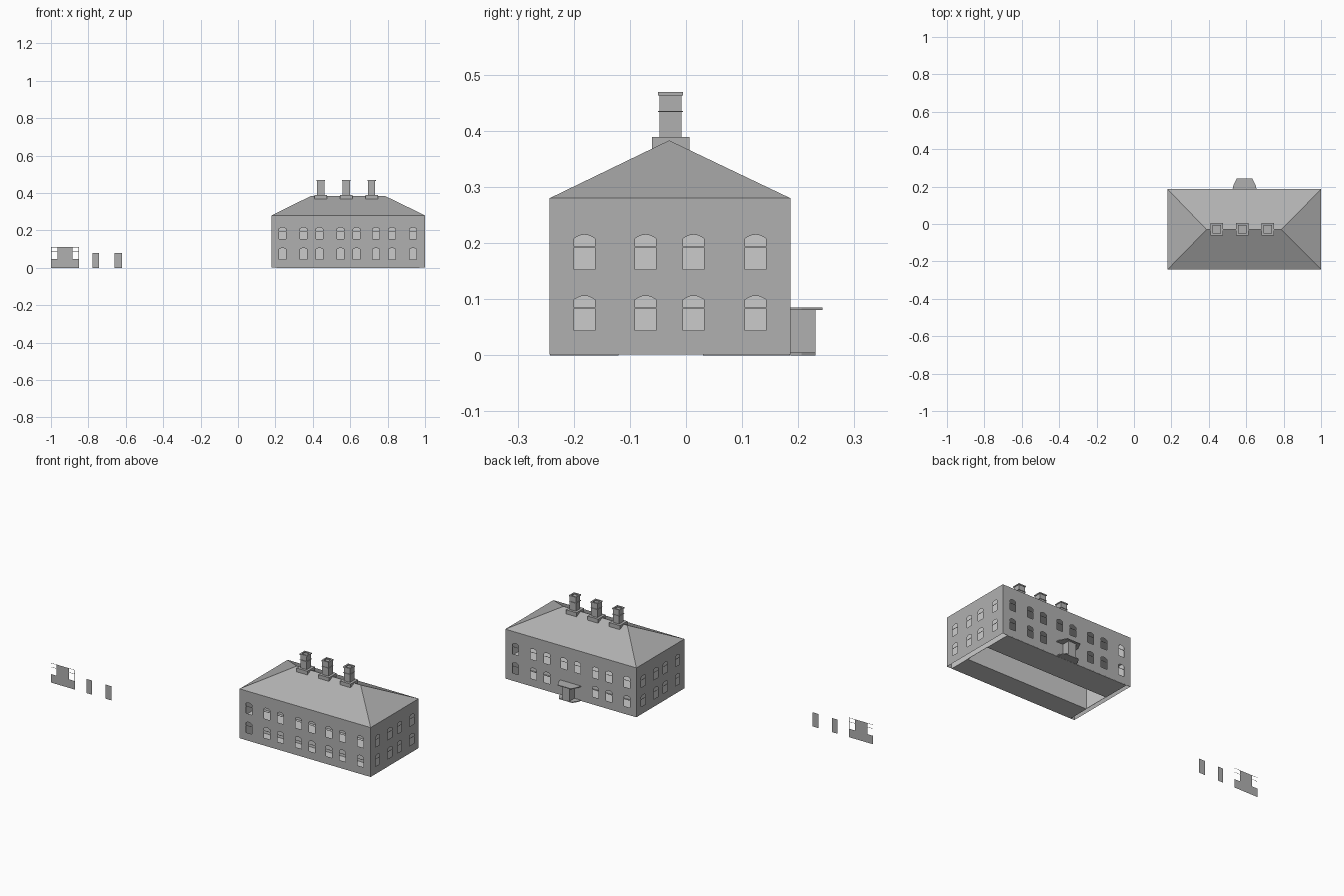
import bpy, bmesh, math
from mathutils import Matrix

if "Cube" in bpy.data.objects:
    bpy.data.objects.remove(bpy.data.objects["Cube"])

X0, X1, Y0, Y1, EAVE = 0.18, 1.0, -0.243, 0.186, 0.28
stone = bpy.data.materials.new("dark_stone")
stone.diffuse_color = (0.435, 0.435, 0.435, 1)
stone.use_nodes = True
stone.node_tree.nodes["Principled BSDF"].inputs["Base Color"].default_value = stone.diffuse_color


def add_mesh(name, bm, mat=None):
    bmesh.ops.recalc_face_normals(bm, faces=bm.faces)
    me = bpy.data.meshes.new(name)
    bm.to_mesh(me)
    bm.free()
    ob = bpy.data.objects.new(name, me)
    bpy.context.collection.objects.link(ob)
    if mat:
        me.materials.append(mat)
    return ob


def boxes(name, spans, mat=None):
    bm = bmesh.new()
    for x0, x1, y0, y1, z0, z1 in spans:
        m = Matrix.Translation(((x0 + x1) / 2, (y0 + y1) / 2, (z0 + z1) / 2)) @ \
            Matrix.Diagonal((x1 - x0, y1 - y0, z1 - z0, 1))
        bmesh.ops.create_cube(bm, size=1, matrix=m)
    return add_mesh(name, bm, mat)


def prism(name, outline, z0, z1):
    bm = bmesh.new()
    low = [bm.verts.new((x, y, z0)) for x, y in outline]
    top = [bm.verts.new((x, y, z1)) for x, y in outline]
    bm.faces.new(low)
    bm.faces.new(top)
    for i in range(len(low)):
        j = (i + 1) % len(low)
        bm.faces.new((low[i], low[j], top[j], top[i]))
    return add_mesh(name, bm, stone)


def sheet(name, outlines, placement):
    """Filled flat panel (inner outlines become holes), stood upright."""
    cu = bpy.data.curves.new(name, 'CURVE')
    cu.dimensions, cu.fill_mode = '2D', 'BOTH'
    for pts in outlines:
        sp = cu.splines.new('POLY')
        sp.points.add(len(pts) - 1)
        for p, (u, v) in zip(sp.points, pts):
            p.co = (u, v, 0, 1)
        sp.use_cyclic_u = True
    ob = bpy.data.objects.new(name, cu)
    bpy.context.collection.objects.link(ob)
    ob.matrix_world = placement @ Matrix.Rotation(math.pi / 2, 4, 'X')
    bpy.ops.object.select_all(action='DESELECT')
    ob.select_set(True)
    bpy.context.view_layer.objects.active = ob
    bpy.ops.object.convert(target='MESH')
    ob = bpy.context.view_layer.objects.active
    ob.data.materials.clear()
    ob.data.materials.append(stone)
    return ob


def rect(u0, u1, v0, v1):
    return [(u0, v0), (u1, v0), (u1, v1), (u0, v1)]


def window(u, z, w=0.0375, spring=0.055, rise=0.007):
    """Opening with a shallow segmental arch."""
    pts = [(u - w / 2, z), (u + w / 2, z)]
    for i in range(7):
        t = 1 - i / 3
        pts.append((u + t * w / 2, z + spring + rise * (1 - t * t)))
    return pts


# Four walls with arched openings and transom bars
LOW, HIGH = 0.044, 0.153
long_x = [0.238, 0.35, 0.435, 0.548, 0.634, 0.738, 0.8235, 0.936]
side_y = [-0.181, -0.072, 0.0135, 0.124]


def wall(name, angle, pos, u0, u1, low, high):
    place = Matrix.Translation(pos) @ Matrix.Rotation(math.radians(angle), 4, 'Z')
    spots = [(u, LOW) for u in low] + [(u, HIGH) for u in high]
    wins = [window(u, z) for u, z in spots]
    sheet(name + "_wall", [rect(u0, u1, 0.001, EAVE)] + wins, place)
    bars = boxes(name + "_transoms", [(u - 0.0187, u + 0.0187, 0.0005, 0.0025,
                                       z + 0.039, z + 0.041) for u, z in spots], stone)
    bars.matrix_world = place


def neg(vals):
    return [-v for v in vals]


wall("front", 0, (0, Y0, 0), X0, X1, long_x, long_x)
wall("right", 90, (X1, 0, 0), Y0, Y1, side_y, side_y)
wall("back", 180, (0, Y1, 0), -X1, -X0, neg(long_x[:3] + long_x[5:]), neg(long_x))
wall("left", 270, (X0, 0, 0), -Y1, -Y0, neg(side_y), neg(side_y))

# Pale interior: front and back rooms either side of an open corridor
IX0, IX1, CF, CB, T = 0.205, 0.97, -0.12, 0.03, 0.0015
boxes("interior_floors", [(IX0, IX1, y0, y1, z, z + T)
                          for y0, y1 in ((Y0 + 0.001, CF), (CB, Y1 - 0.001))
                          for z in (0, 0.132)])
boxes("interior_ceiling", [(IX0, IX1, Y0 + 0.001, Y1 - 0.001, 0.25, 0.25 + T)])
boxes("corridor_walls", [(IX0, IX1, y, y + T, 0.001, 0.25) for y in (CF - T, CB)])
boxes("interior_end_walls", [(x, x + T, Y0 + 0.001, Y1 - 0.001, 0.001, 0.25)
                             for x in (IX0, IX1 - T)])

# Hipped roof
bm = bmesh.new()
a, b, c, d = [bm.verts.new((x, y, EAVE)) for x, y in rect(X0, X1, Y0, Y1)]
r0, r1 = [bm.verts.new((x, -0.03, 0.383)) for x in (0.388, 0.788)]
for f in ((a, b, r1, r0), (b, c, r1), (c, d, r0, r1), (d, a, r0)):
    bm.faces.new(f)
add_mesh("hipped_roof", bm, stone)

# Three chimneys: plinth, shaft, band and hollow cap
for i, x in enumerate((0.443, 0.579, 0.714)):
    y = -0.0275

    def sq(h, z0, z1):
        return (x - h, x + h, y - h, y + h, z0, z1)
    boxes(f"chimney_{i + 1}", [sq(0.0335, 0.366, 0.389), sq(0.0195, 0.389, 0.463),
                               sq(0.0225, 0.4335, 0.4355)], stone)
    h, k = 0.0225, 0.014
    boxes(f"chimney_cap_{i + 1}", [
        (x - h, x + h, y - h, y - k, 0.463, 0.469), (x - h, x + h, y + k, y + h, 0.463, 0.469),
        (x - h, x - k, y - k, y + k, 0.463, 0.469), (x + k, x + h, y - k, y + k, 0.463, 0.469)],
        stone)


# Rear porch: step, body and flat canopy with canted sides
def bay(half, half_out, y_out):
    cx = 0.591
    return [(cx - half, Y1), (cx + half, Y1), (cx + half - 0.004, Y1 + 0.02),
            (cx + half_out, y_out), (cx - half_out, y_out), (cx - half + 0.004, Y1 + 0.02)]


prism("porch_step", bay(0.062, 0.04, 0.231), 0, 0.005)
prism("porch_body", rect(0.567, 0.614, Y1 - 0.001, 0.2305), 0.005, 0.081)
prism("porch_canopy", bay(0.064, 0.042, 0.243), 0.081, 0.085)

# Loose wall panels standing apart on the left
place = Matrix.Translation((0, Y0, 0))
sheet("loose_window_panel", [rect(-1, -0.85, 0, 0.111), rect(-0.998, -0.964, 0.048, 0.109),
                             rect(-0.886, -0.852, 0.048, 0.109)], place)
sheet("loose_transoms", [rect(-0.998, -0.964, 0.087, 0.089),
                         rect(-0.886, -0.852, 0.087, 0.089)], place)
sheet("loose_door_a", [rect(-0.778, -0.743, 0, 0.08)], place)
sheet("loose_door_b", [rect(-0.66, -0.621, 0, 0.08)], place)
